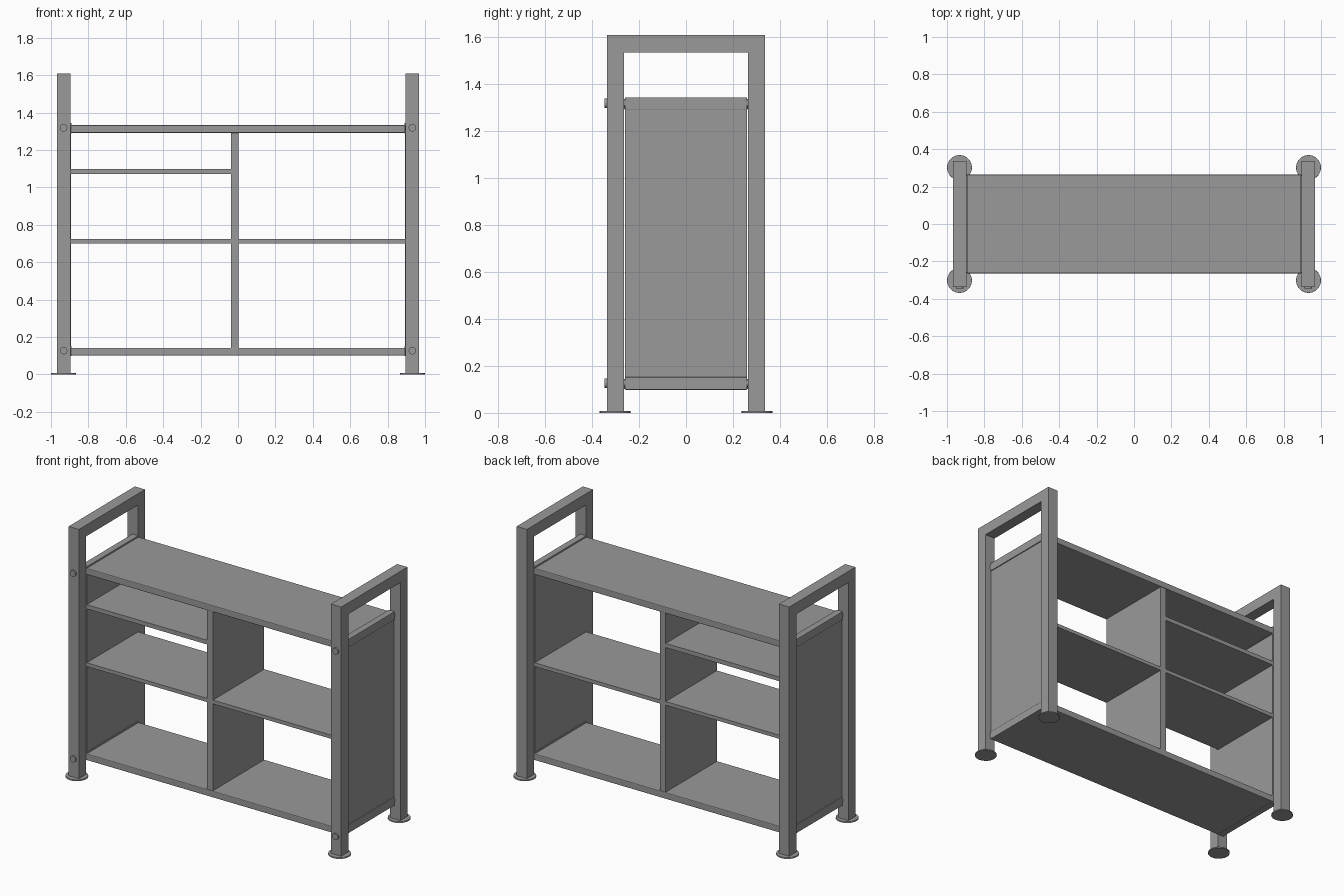
import bpy
import bmesh
from math import pi
from mathutils import Matrix

cube = bpy.data.objects.get("Cube")
if cube:
    bpy.data.objects.remove(cube, do_unlink=True)

# Dark grey finish shared by every part
GREY = (0.32, 0.32, 0.32, 1)
finish = bpy.data.materials.new("dark_grey")
finish.use_nodes = True
finish.diffuse_color = GREY
finish.node_tree.nodes["Principled BSDF"].inputs["Base Color"].default_value = GREY


def add_object(name, bm):
    bmesh.ops.recalc_face_normals(bm, faces=bm.faces)
    mesh = bpy.data.meshes.new(name)
    bm.to_mesh(mesh)
    bm.free()
    mesh.materials.append(finish)
    obj = bpy.data.objects.new(name, mesh)
    bpy.context.collection.objects.link(obj)
    return obj


def box(name, x, y, z, bevel=0):
    """Box from (min, max) ranges along each axis, with optional eased edges."""
    bm = bmesh.new()
    bmesh.ops.create_cube(bm, size=1)
    for v in bm.verts:
        v.co = [r[0] if c < 0 else r[1] for c, r in zip(v.co, (x, y, z))]
    obj = add_object(name, bm)
    if bevel:
        mod = obj.modifiers.new("eased_edges", 'BEVEL')
        mod.width = bevel
        mod.segments = 2
    return obj


def cylinder(name, centre, radius, length, along_y=False, sides=16, top=None):
    bm = bmesh.new()
    turn = Matrix.Rotation(pi / 2, 4, 'X') if along_y else Matrix()
    bmesh.ops.create_cone(bm, cap_ends=True, segments=sides, radius1=radius,
                          radius2=top or radius, depth=length,
                          matrix=Matrix.Translation(centre) @ turn)
    return add_object(name, bm)


def end_frame(name, x0, x1):
    """Upside-down U frame: two posts joined by a handle bar."""
    outer, inner, foot, under, top = 0.336, 0.264, 0.006, 1.535, 1.608
    half = [(inner, under), (inner, foot), (outer, foot), (outer, top)]
    profile = half + [(-y, z) for y, z in reversed(half)]
    bm = bmesh.new()
    face = bm.faces.new([bm.verts.new((x0, y, z)) for y, z in profile])
    result = bmesh.ops.extrude_face_region(bm, geom=[face])
    moved = [g for g in result["geom"] if isinstance(g, bmesh.types.BMVert)]
    bmesh.ops.translate(bm, vec=(x1 - x0, 0, 0), verts=moved)
    return add_object(name, bm)


DEPTH = (-0.26, 0.26)
LEVELS = {"bottom": 0.10, "top": 1.291}

# End frames, panels, side rails, bolts and feet
for side, s in (("right", -1), ("left", 1)):
    def span(a, b):
        return tuple(sorted((s * a, s * b)))

    end_frame(f"{side}_end_frame", *span(0.895, 0.968))
    box(f"{side}_end_panel", span(0.892, 0.926), DEPTH, (0.14, 1.295))
    for level, z in LEVELS.items():
        box(f"{side}_{level}_side_rail", span(0.889, 0.932), DEPTH,
            (z - 0.002, z + 0.052), bevel=0.003)
        bolt_z = z + 0.027
        cylinder(f"{side}_{level}_bolt_head", (s * 0.932, -0.34, bolt_z),
                 0.02, 0.012, along_y=True)
        for end, e in (("front", -1), ("back", 1)):
            cylinder(f"{side}_{level}_{end}_spacer", (s * 0.915, e * 0.261, bolt_z),
                     0.017, 0.01, along_y=True)
    for end, e in (("front", -1), ("back", 1)):
        cylinder(f"{side}_{end}_foot", (s * 0.933, e * 0.302, 0.004),
                 0.067, 0.008, sides=20, top=0.066)

# Main boards with eased long edges
for level, z in LEVELS.items():
    box(f"{level}_board", (-0.895, 0.895), (-0.264, 0.264), (z, z + 0.042), bevel=0.005)

# Divider and inner shelves
box("divider", (-0.038, 0.004), DEPTH, (0.135, 1.297))
box("left_shelf", (0.0, 0.898), DEPTH, (0.70, 0.724))
box("right_shelf", (-0.898, -0.03), DEPTH, (0.70, 0.724))
box("right_upper_shelf", (-0.898, -0.03), DEPTH, (1.07, 1.097))
